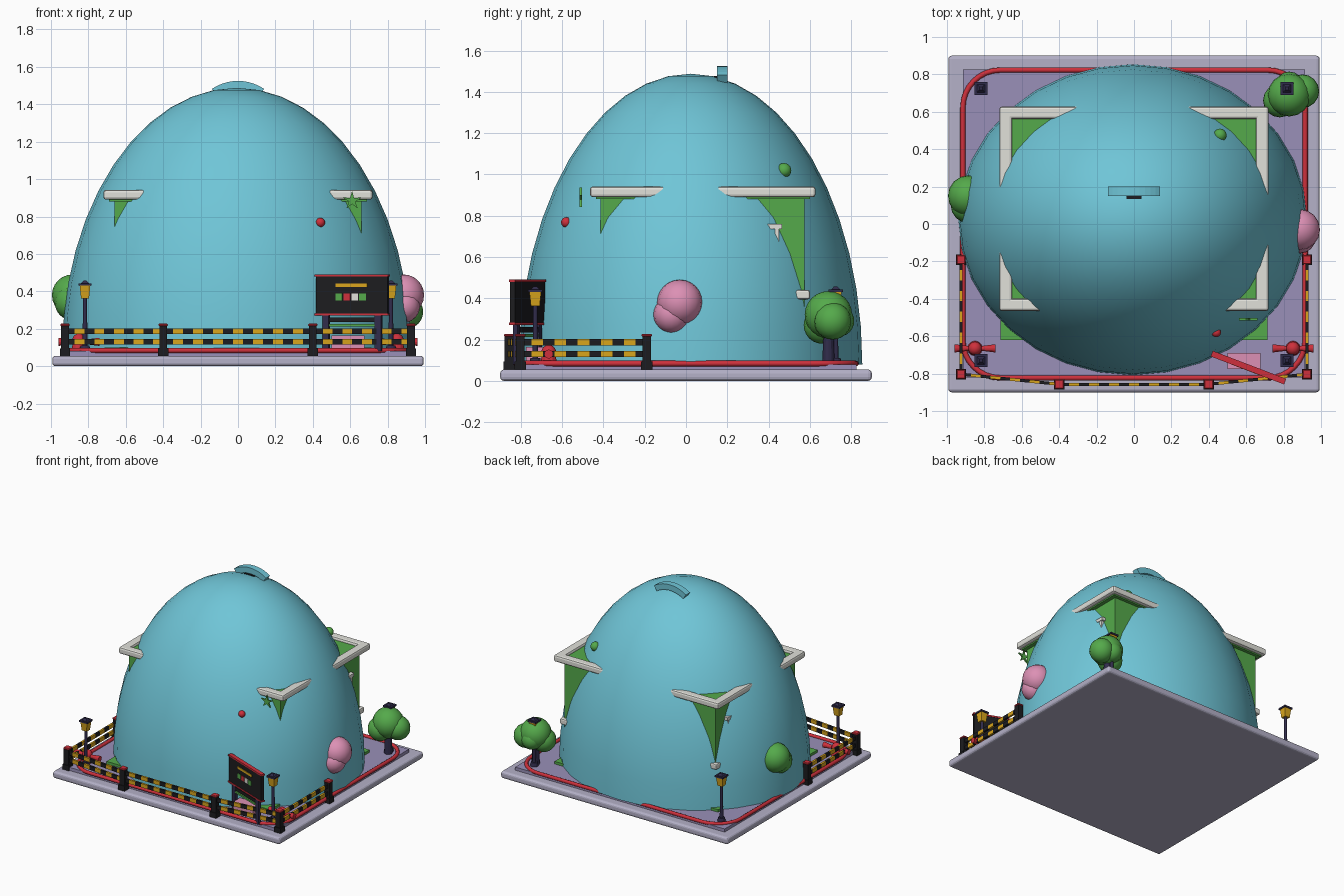
import bpy, bmesh, math
from mathutils import Vector, Matrix

if "Cube" in bpy.data.objects:
    bpy.data.objects.remove(bpy.data.objects["Cube"])

COLS = {
    "sky_blue": (0.16, 0.56, 0.68), "lavender": (0.46, 0.44, 0.58), "purple": (0.32, 0.28, 0.48),
    "red": (0.62, 0.03, 0.045), "black": (0.012, 0.012, 0.014), "yellow": (0.70, 0.38, 0.012),
    "green": (0.09, 0.40, 0.07), "off_white": (0.75, 0.75, 0.70), "pink": (0.72, 0.28, 0.46),
    "navy": (0.03, 0.025, 0.07)}
MATS = {}
for k, c in COLS.items():
    MATS[k] = bpy.data.materials.new(k)
    MATS[k].diffuse_color = (*c, 1)


def finish(name, bm, mats, smooth=False):
    me = bpy.data.meshes.new(name)
    bm.to_mesh(me)
    bm.free()
    for m in mats:
        me.materials.append(MATS[m])
    ob = bpy.data.objects.new(name, me)
    bpy.context.collection.objects.link(ob)
    if smooth:
        for p in me.polygons:
            p.use_smooth = True
    return ob


def box(name, lo, hi, mat, bevel=0, segs=2, rot=0):
    """Box between two corners, optionally bevelled and turned about its own z axis."""
    lo, hi = Vector(lo), Vector(hi)
    bm = bmesh.new()
    bmesh.ops.create_cube(bm, size=1)
    bmesh.ops.scale(bm, vec=hi - lo, verts=bm.verts)
    if bevel:
        bmesh.ops.bevel(bm, geom=bm.edges[:], offset=bevel, segments=segs, affect='EDGES', profile=0.5)
    ob = finish(name, bm, [mat])
    ob.location = (lo + hi) / 2
    ob.rotation_euler.z = rot
    return ob


def post(name, x, y, z0, z1, r0, r1, mat, n=12, axis='Z'):
    bm = bmesh.new()
    bmesh.ops.create_cone(bm, cap_ends=True, segments=n, radius1=r0, radius2=r1, depth=z1 - z0)
    if n == 4:
        bmesh.ops.rotate(bm, verts=bm.verts, matrix=Matrix.Rotation(math.pi / 4, 3, 'Z'))
    ob = finish(name, bm, [mat])
    ob.location = (x, y, (z0 + z1) / 2)
    return ob


def ball(name, loc, r, mat, scale=(1, 1, 1)):
    bm = bmesh.new()
    bmesh.ops.create_uvsphere(bm, u_segments=16, v_segments=12, radius=r)
    bmesh.ops.scale(bm, vec=scale, verts=bm.verts)
    ob = finish(name, bm, [mat], True)
    ob.location = loc
    return ob


def striped_rail(name, a, b, z, h=0.03, t=0.016):
    """Rail cut into equal lengths, coloured alternately."""
    a, b = Vector((*a, z)), Vector((*b, z))
    d = b - a
    n = max(3, round(d.length / 0.055))
    bm = bmesh.new()
    bmesh.ops.create_cube(bm, size=1)
    bmesh.ops.scale(bm, vec=(d.length, t, h), verts=bm.verts)
    for i in range(1, n):
        bmesh.ops.bisect_plane(bm, geom=bm.verts[:] + bm.edges[:] + bm.faces[:],
                               plane_co=(d.length * (i / n - 0.5), 0, 0), plane_no=(1, 0, 0))
    for f in bm.faces:
        f.material_index = int((f.calc_center_median().x / d.length + 0.5) * n) % 2
    ob = finish(name, bm, ["black", "yellow"])
    ob.location = (a + b) / 2
    ob.rotation_euler.z = math.atan2(d.y, d.x)


# Base, floor and lawn
box("base_plate", (-0.993, -0.9, 0), (0.993, 0.9, 0.055), "lavender", 0.018, 3)
box("floor", (-0.915, -0.82, 0.05), (0.915, 0.825, 0.08), "purple")
box("lawn", (-0.715, -0.62, 0.075), (0.715, 0.62, 0.1), "green")

# Red border tube following a rounded rectangle
cu = bpy.data.curves.new("border_tube", 'CURVE')
cu.dimensions = '3D'
cu.bevel_depth, cu.bevel_resolution = 0.014, 2
pts = []
for q, (sx, sy) in enumerate([(1, 1), (-1, 1), (-1, -1), (1, -1)]):
    for i in range(9):
        a = (q + i / 8) * math.pi / 2
        pts.append((sx * 0.715 + 0.2 * math.cos(a), sy * 0.623 + 0.2 * math.sin(a), 0.084, 1))
sp = cu.splines.new('POLY')
sp.points.add(len(pts) - 1)
for p, co in zip(sp.points, pts):
    p.co = co
sp.use_cyclic_u = True
cu.materials.append(MATS["red"])
tube = bpy.data.objects.new("border_tube", cu)
bpy.context.collection.objects.link(tube)
bpy.context.view_layer.objects.active = tube
tube.select_set(True)
bpy.ops.object.convert(target='MESH')

# Half-ellipsoid dome
bm = bmesh.new()
bmesh.ops.create_uvsphere(bm, u_segments=32, v_segments=24, radius=1)
bmesh.ops.delete(bm, geom=[v for v in bm.verts if v.co.z < -0.01], context='VERTS')
bmesh.ops.scale(bm, vec=(0.932, 0.831, 1.408), verts=bm.verts)
dome = finish("dome", bm, ["sky_blue"], True)
dome.location = (-0.007, 0.023, 0.08)

# House inside, whose corners break through the dome
box("house_walls", (-0.66, -0.415, 0.1), (0.66, 0.575, 0.895), "green")
box("wall_band", (-0.685, -0.44, 0.395), (0.685, 0.6, 0.44), "off_white", 0.01)
box("roof_deck", (-0.69, -0.435, 0.88), (0.69, 0.6, 0.92), "green")
for y in (-0.432, 0.595):
    box("roof_rim_x", (-0.72, y - 0.033, 0.89), (0.72, y + 0.033, 0.942), "off_white", 0.014)
for s in (-1, 1):
    box("roof_rim_y", (s * 0.686 - 0.034, -0.465, 0.89), (s * 0.686 + 0.034, 0.628, 0.942), "off_white", 0.014)
    # window frame tips on the side walls
    box("window_head", (s * 0.67 - 0.02, 0.1, 0.735), (s * 0.67 + 0.02, 0.465, 0.76), "off_white")
    box("window_jamb", (s * 0.67 - 0.015, 0.43, 0.5), (s * 0.67 + 0.015, 0.45, 0.74), "off_white")

# Arch on the crown
bm = bmesh.new()
rings = []
for i in range(11):
    a = math.radians(90 - 34 + 68 * i / 10)
    rings.append([bm.verts.new((r * math.cos(a), y, 1.275 + r * math.sin(a)))
                  for r, y in ((0.25, 0.15), (0.25, 0.2), (0.205, 0.2), (0.205, 0.15))])
for a, b in zip(rings, rings[1:]):
    for j in range(4):
        bm.faces.new((a[j], a[(j + 1) % 4], b[(j + 1) % 4], b[j]))
bm.faces.new(rings[0])
bm.faces.new(rings[-1])
bmesh.ops.recalc_face_normals(bm, faces=bm.faces)
finish("crown_arch", bm, ["sky_blue"])
box("crown_arch_pin", (-0.04, 0.135, 1.45), (0.04, 0.16, 1.478), "black")

# Four-pointed leaf star, small leaf and red bead
bm = bmesh.new()
bm.faces.new([bm.verts.new(((0.052 if i % 2 == 0 else 0.018) * math.sin(i * math.pi / 5), 0,
                            (0.052 if i % 2 == 0 else 0.018) * math.cos(i * math.pi / 5))) for i in range(10)])
ext = bmesh.ops.extrude_face_region(bm, geom=bm.faces[:])
bmesh.ops.translate(bm, vec=(0, 0.012, 0), verts=[v for v in ext["geom"] if isinstance(v, bmesh.types.BMVert)])
bmesh.ops.recalc_face_normals(bm, faces=bm.faces)
finish("leaf_star", bm, ["green"]).location = (0.61, -0.515, 0.885)
ball("leaf_bud", (0.46, 0.475, 1.02), 0.035, "green")
ball("red_bead", (0.44, -0.58, 0.768), 0.025, "red")

# Blob trees
for y, z, r in ((-0.03, 0.38, 0.11), (-0.07, 0.32, 0.088)):
    ball("pink_tree_crown", (0.885, y, z), r, "pink")
for y, z, r in ((0.15, 0.38, 0.11), (0.1, 0.34, 0.095)):
    ball("left_tree_crown", (-0.885, y, z), r, "green")
post("tree_trunk", 0.83, 0.69, 0.08, 0.3, 0.03, 0.022, "navy")
for x, y, z, r in ((0.83, 0.69, 0.32, 0.115), (0.78, 0.66, 0.27, 0.09),
                   (0.9, 0.71, 0.29, 0.09), (0.83, 0.74, 0.29, 0.075)):
    ball("tree_crown", (x, y, z), r, "green")

# Lamp posts
for x, y in ((-0.818, -0.73), (0.818, -0.73), (-0.818, 0.725), (0.818, 0.725)):
    post("lamp_foot", x, y, 0.08, 0.11, 0.03, 0.024, "navy")
    post("lamp_pole", x, y, 0.1, 0.37, 0.013, 0.011, "navy")
    post("lamp_light", x, y, 0.362, 0.43, 0.03, 0.04, "yellow", 4)
    box("lamp_cap", (x - 0.035, y - 0.035, 0.43), (x + 0.035, y + 0.035, 0.443), "navy")
    post("lamp_cap_top", x, y, 0.443, 0.457, 0.03, 0.012, "navy", 4)

# Fence posts and striped rails
line = [(-0.925, -0.19), (-0.925, -0.803), (-0.4, -0.857), (0.4, -0.857), (0.925, -0.803), (0.925, -0.19)]
for x, y in line:
    box("fence_foot", (x - 0.028, y - 0.028, 0.055), (x + 0.028, y + 0.028, 0.095), "black")
    box("fence_post", (x - 0.021, y - 0.021, 0.08), (x + 0.021, y + 0.021, 0.215), "black")
    box("fence_cap", (x - 0.025, y - 0.025, 0.213), (x + 0.025, y + 0.025, 0.228), "red", 0.005, 1)
for a, b in zip(line, line[1:]):
    for z in (0.13, 0.187):
        striped_rail("fence_rail", a, b, z)

# Red hydrants with side arms
for s in (-1, 1):
    x, y = s * 0.85, -0.665
    post("hydrant_body", x, y, 0.08, 0.14, 0.04, 0.032, "red")
    ball("hydrant_ball", (x, y, 0.138), 0.036, "red")
    for d in (-1, 1):
        arm = post("hydrant_arm", x + d * 0.07, y, 0.09, 0.17, 0.012, 0.022, "red")
        arm.rotation_euler.y = d * math.pi / 2

# Notice board, turned slightly, with plain coloured bars
bx, by, ang = 0.612, -0.768, math.atan2(-0.145, 0.38)


def board_part(name, u0, u1, v0, v1, z0, z1, mat):
    c = Matrix.Rotation(ang, 3, 'Z') @ Vector(((u0 + u1) / 2, (v0 + v1) / 2, 0))
    hu, hv = (u1 - u0) / 2, (v1 - v0) / 2
    box(name, (bx + c.x - hu, by + c.y - hv, z0), (bx + c.x + hu, by + c.y + hv, z1), mat, rot=ang)


board_part("board_panel", -0.205, 0.205, -0.013, 0.013, 0.275, 0.485, "black")
for z in (0.27, 0.478):
    board_part("board_trim", -0.21, 0.21, -0.016, 0.016, z, z + 0.012, "red")
for u in (-0.15, 0.15):
    board_part("board_leg", u - 0.018, u + 0.018, -0.012, 0.012, 0.08, 0.28, "navy")
board_part("board_crossbar", -0.15, 0.15, -0.008, 0.008, 0.235, 0.26, "black")
board_part("board_shelf", -0.15, 0.15, -0.008, 0.008, 0.212, 0.226, "green")
board_part("board_bar_upper", -0.09, 0.09, -0.017, -0.012, 0.424, 0.442, "yellow")
for u, m in ((-0.09, "green"), (-0.045, "red"), (0, "off_white"), (0.045, "green")):
    board_part("board_bar_lower", u, u + 0.038, -0.017, -0.012, 0.352, 0.388, m)
box("pink_bed", (0.5, -0.775, 0.08), (0.675, -0.69, 0.165), "pink")

for m in bpy.data.materials:
    if m.users and not m.is_grease_pencil:
        m.use_nodes = True
        m.node_tree.nodes["Principled BSDF"].inputs["Base Color"].default_value = m.diffuse_color
